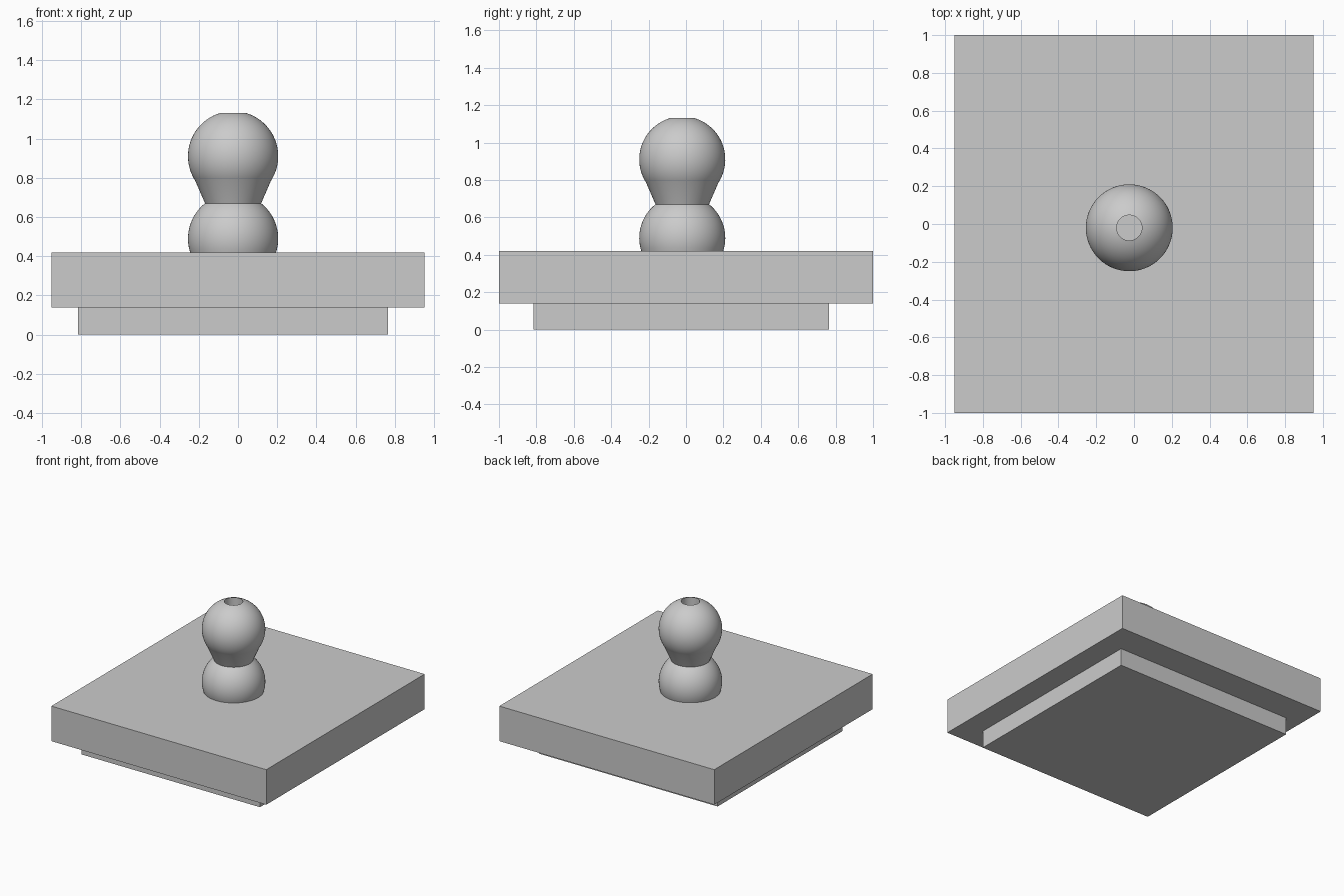
import bpy, bmesh
from math import sqrt, cos, sin, asin, acos, pi, radians

old = bpy.data.objects.get("Cube")
if old:
    bpy.data.objects.remove(old)

grey = bpy.data.materials.new("light_grey")
grey.use_nodes = True
colour = (0.6, 0.6, 0.6, 1)
grey.diffuse_color = colour
grey.node_tree.nodes["Principled BSDF"].inputs["Base Color"].default_value = colour


def make_object(name, bm):
    mesh = bpy.data.meshes.new(name)
    bm.to_mesh(mesh)
    bm.free()
    mesh.materials.append(grey)
    obj = bpy.data.objects.new(name, mesh)
    bpy.context.collection.objects.link(obj)
    return obj


def slab(name, low, high):
    bm = bmesh.new()
    bmesh.ops.create_cube(bm, size=1)
    for v in bm.verts:
        v.co = [l + (c + 0.5) * (h - l) for c, l, h in zip(v.co, low, high)]
    return make_object(name, bm)


def ball_arc(centre, radius, bottom, top, steps):
    """Profile points on a sphere between two heights."""
    a, b = asin((bottom - centre) / radius), asin((top - centre) / radius)
    angles = [a + (b - a) * i / steps for i in range(steps + 1)]
    return [(radius * cos(t), centre + radius * sin(t)) for t in angles]


def lathe(name, profile, centre, sides=64):
    bm = bmesh.new()
    rings = [[bm.verts.new((centre[0] + r * cos(2 * pi * k / sides),
                            centre[1] + r * sin(2 * pi * k / sides), z))
              for k in range(sides)] for r, z in profile]
    for lower, upper in zip(rings, rings[1:]):
        for k in range(sides):
            n = (k + 1) % sides
            bm.faces.new((lower[k], lower[n], upper[n], upper[k]))
    # Close the underside and the floor of the bore
    bm.faces.new(rings[0][::-1])
    bm.faces.new(rings[-1])
    return make_object(name, bm)


# Stepped base: the lower plug sits slightly off centre
slab("lower_plug", (-0.815, -0.815, 0), (0.765, 0.765, 0.14))
slab("upper_plate", (-0.95, -1, 0.14), (0.95, 1, 0.42))

# Knob: lower ball, flared neck, upper ball and a bore from the top
ball = 0.23
profile = ball_arc(0.49, ball, 0.42, 0.67, 16)
profile += ball_arc(0.91, ball, 0.785, 1.13, 24)
profile.append((profile[-1][0], 0.43))
knob = lathe("knob", profile, (-0.025, -0.02))

bpy.ops.object.select_all(action="DESELECT")
knob.select_set(True)
bpy.context.view_layer.objects.active = knob
bpy.ops.object.shade_smooth_by_angle(angle=radians(20))
